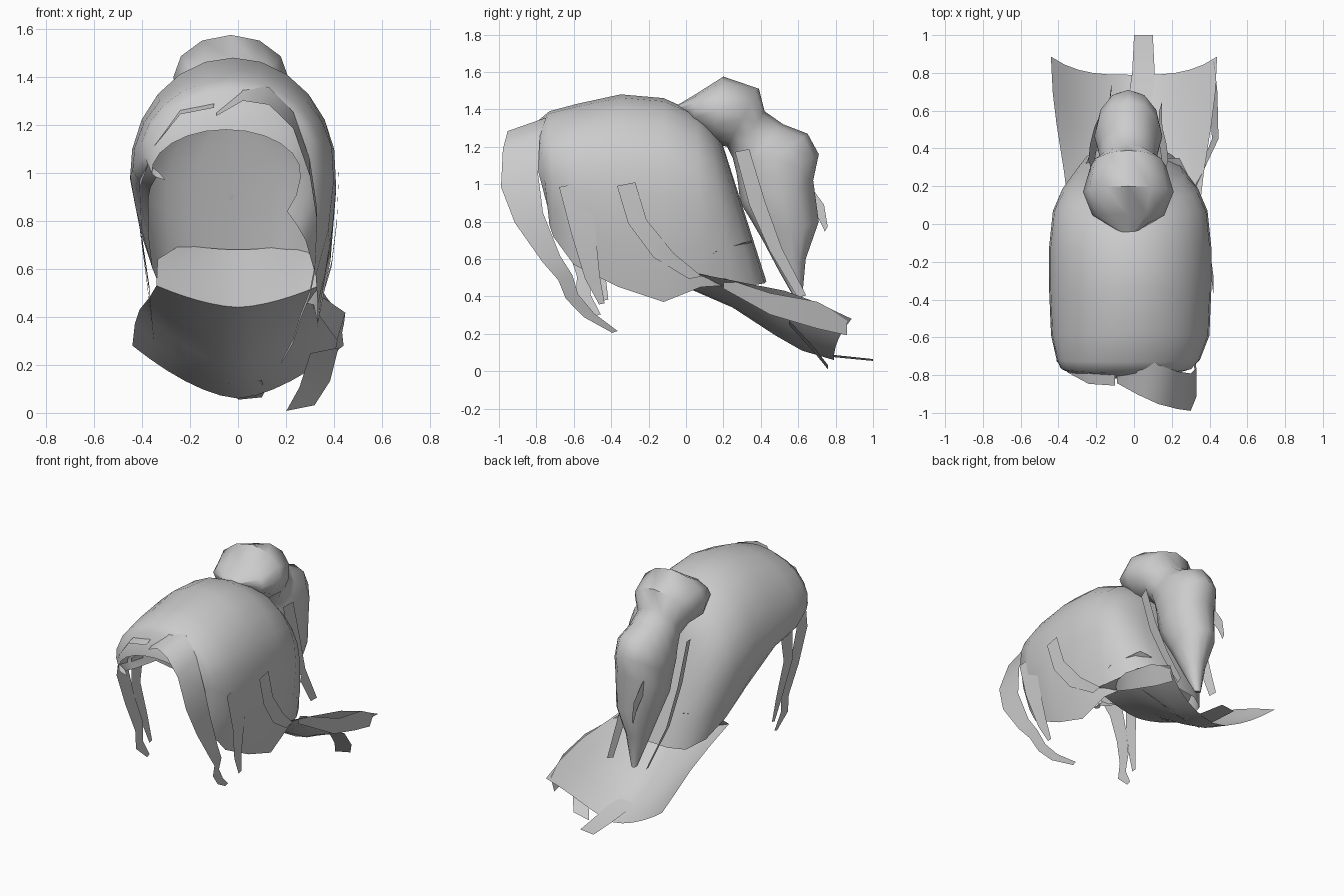
import bpy, bmesh, math
from mathutils import Vector

cube = bpy.data.objects.get("Cube")
if cube:
    bpy.data.objects.remove(cube)

mat = bpy.data.materials.new("hair_grey")
mat.use_nodes = True
colour = (0.6, 0.6, 0.6, 1)
mat.diffuse_color = colour
mat.node_tree.nodes["Principled BSDF"].inputs["Base Color"].default_value = colour


def loft(name, rows, closed=False):
    """Skin a grid of points; closed joins each row into a ring."""
    bm = bmesh.new()
    grid = [[bm.verts.new(p) for p in row] for row in rows]
    n = len(rows[0])
    for a, b in zip(grid, grid[1:]):
        for i in range(n if closed else n - 1):
            j = (i + 1) % n
            bm.faces.new((a[i], a[j], b[j], b[i]))
    if closed:
        bm.faces.new(grid[0])
        bm.faces.new(grid[-1])
    bmesh.ops.remove_doubles(bm, verts=bm.verts, dist=.0005)
    bmesh.ops.recalc_face_normals(bm, faces=bm.faces)
    me = bpy.data.meshes.new(name)
    bm.to_mesh(me)
    bm.free()
    me.materials.append(mat)
    ob = bpy.data.objects.new(name, me)
    bpy.context.collection.objects.link(ob)
    bpy.ops.object.select_all(action='DESELECT')
    ob.select_set(True)
    bpy.context.view_layer.objects.active = ob
    bpy.ops.object.shade_smooth_by_angle(angle=math.radians(50))


def ribbon(name, points, across):
    """Flat lock of hair: points are x, y, z, width."""
    d = Vector(across).normalized()
    rows = []
    for x, y, z, w in points:
        c = Vector((x, y, z))
        rows.append([c - d * w / 2, c + d * w / 2])
    loft(name, rows)


# Main cap: arches of y at top, y at bottom, centre x, half width,
# top, middle, bottom on the left, bottom on the right (swept up)
ARCHES = [(-.82, -.73, -.05, .31, 1.18, 1.0, .84, .97), (-.79, -.73, -.04, .35, 1.34, 1.08, .78, 1.0),
          (-.73, -.71, -.03, .38, 1.39, 1.06, .72, .98), (-.58, -.60, -.02, .42, 1.43, 1.02, .57, .94),
          (-.35, -.36, -.02, .43, 1.48, 1.0, .45, .90), (-.12, -.12, -.02, .43, 1.46, 1.0, .37, .74),
          (.06, .08, -.02, .41, 1.38, .97, .45, .60), (.13, .24, -.02, .36, 1.31, .93, .46, .50),
          (.17, .36, -.02, .28, 1.26, .9, .46, .46), (.19, .42, -.02, .16, 1.22, .9, .47, .47),
          (.20, .43, -.02, 0, 1.2, .9, .48, .48)]
rows = []
low = math.radians(35)
for yt, yb, cx, w, top, mid, left, right in ARCHES:
    row = []
    for i in range(17):
        a = -low + (math.pi + 2 * low) * i / 16
        s = math.sin(a)
        bot = left if i < 8 else right
        z = mid + (top - mid) * s if s > 0 else mid + (mid - bot) * s / math.sin(low)
        y = yb + (yt - yb) * (z - left) / (top - left)
        row.append((cx + w * math.cos(a), y, z))
    rows.append(row)
loft("hair_cap", rows)

# Bun and tail: rings of outer y, z, inner y, z and half width
RINGS = [(-.05, 1.42, -.02, 1.39, .05), (.05, 1.48, .04, 1.31, .19), (.20, 1.575, .14, 1.22, .24),
         (.39, 1.51, .22, 1.2, .20), (.42, 1.39, .25, 1.14, .15), (.52, 1.32, .27, 1.06, .16),
         (.65, 1.27, .28, .99, .18), (.71, 1.16, .29, .9, .17), (.68, 1.02, .34, .82, .17),
         (.71, .8, .41, .7, .13), (.64, .6, .5, .53, .07), (.62, .38, .58, .39, .02)]
rows = []
for ya, za, yb, zb, w in RINGS:
    mid = Vector((-.03, (ya + yb) / 2, (za + zb) / 2))
    d = Vector((0, ya - yb, za - zb)) / 2
    rows.append([mid + Vector((w, 0, 0)) * math.cos(a) + d * math.sin(a)
                 for a in (math.tau * i / 12 for i in range(12))])
loft("bun_and_tail", rows, closed=True)


# Sagging sheets: rows of y, half width, middle height, side height
def sheet(name, spec, horn=0):
    rows = []
    for k, (y, w, mid, side) in enumerate(spec):
        row = []
        for i in range(13):
            u = i / 6 - 1
            s = abs(u) ** 1.6
            point = horn * s ** 2 * k / len(spec)
            row.append((u * w, y + point, mid + (side - mid) * s))
        rows.append(row)
    loft(name, rows)


sheet("nape_hair", [(.02, .34, .44, .53), (.16, .335, .54, .64), (.35, .24, .68, .70)])
sheet("back_skirt", [(.02, .34, .44, .53), (.25, .37, .34, .48), (.48, .41, .19, .43),
                     (.62, .43, .11, .37), (.79, .44, .06, .28)], horn=.12)
ribbon("skirt_tip", [(.03, .6, .13, .14), (.05, .8, .08, .12), (.05, 1.0, .06, .1)], (1, 0, .1))
ribbon("skirt_side_flap", [(.32, .2, .47, .06), (.43, .45, .36, .12), (.42, .7, .3, .15),
                           (.41, .86, .24, .1)], (.3, 0, 1))
ribbon("skirt_low_flap", [(.36, .55, .26, .12), (.32, .68, .12, .13), (.26, .76, .02, .12)], (1, 0, .2))

# Front locks framing the opening
ribbon("front_left_lock", [(-.09, -.72, 1.28, .26), (.02, -.79, 1.34, .24), (.13, -.85, 1.32, .22),
                           (.23, -.88, 1.22, .21), (.30, -.89, 1.02, .21), (.33, -.84, .82, .16),
                           (.32, -.72, .6, .1), (.30, -.645, .5, .08), (.26, -.61, .4, .07),
                           (.23, -.52, .3, .06), (.18, -.38, .21, .03)], (0, 1, .35))
ribbon("front_right_lock", [(-.1, -.76, 1.3, .2), (-.24, -.76, 1.27, .18), (-.35, -.72, 1.13, .14),
                            (-.41, -.67, .95, .12), (-.40, -.60, .72, .1), (-.37, -.54, .52, .09),
                            (-.36, -.55, .40, .08), (-.35, -.47, .30, .03)], (0, 1, .3))
ribbon("right_cheek_lock", [(-.41, -.5, 1.0, .14), (-.41, -.52, .78, .1), (-.38, -.47, .55, .07),
                            (-.36, -.43, .38, .03)], (0, 1, .2))
ribbon("left_cheek_lock", [(.39, -.6, 1.0, .16), (.39, -.55, .75, .13), (.35, -.5, .5, .08),
                           (.33, -.45, .36, .03)], (0, 1, .2))

# Loose strands on the left side and beside the tail
ribbon("left_side_strand", [(.42, -.32, 1.0, .1), (.412, -.26, .8, .1), (.39, -.12, .62, .11),
                            (.355, .05, .5, .07)], (0, 1, .2))
for side, label in ((-1, "right"), (1, "left")):
    ribbon(label + "_tail_strand", [(side * .2 - .03, .3, 1.18, .08), (side * .19 - .03, .38, .9, .09),
                                    (side * .17 - .03, .48, .65, .07), (side * .14, .62, .4, .05)],
           (side * .3, 1, .2))
ribbon("tail_wisp", [(-.14, .5, 1.05, .04), (-.13, .64, .97, .07), (-.12, .72, .86, .07),
                     (-.12, .75, .76, .03)], (0, .6, 1))
